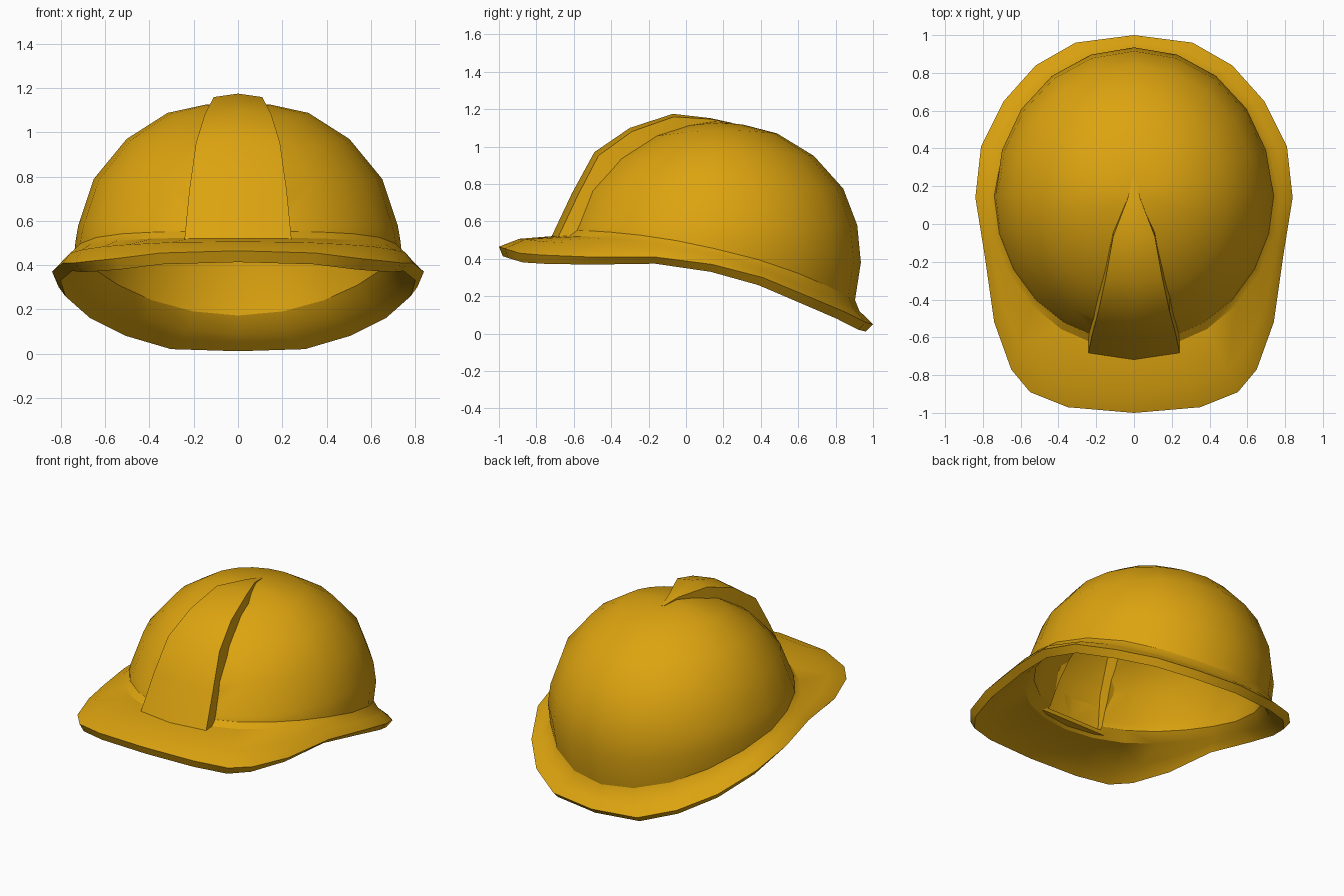
import bpy
import bmesh
from math import sin, cos, radians
from mathutils import Vector

cube = bpy.data.objects.get("Cube")
if cube:
    bpy.data.objects.remove(cube)

yellow = bpy.data.materials.new("safety_yellow")
yellow.use_nodes = True
colour = (0.72, 0.37, 0.005, 1)
yellow.diffuse_color = colour
yellow.node_tree.nodes["Principled BSDF"].inputs["Base Color"].default_value = colour

CENTRE_Y = 0.15


def loft(name, loops, tip=None):
    """Bridge closed loops; with a tip the far end stays open, otherwise cap both ends."""
    bm = bmesh.new()
    rings = [[bm.verts.new(p) for p in loop] for loop in loops]
    count = len(rings[0])
    for a, b in zip(rings, rings[1:]):
        for i in range(count):
            j = (i + 1) % count
            bm.faces.new((a[i], a[j], b[j], b[i]))
    if tip:
        peak = bm.verts.new(tip)
        for i in range(count):
            bm.faces.new((rings[0][i], rings[0][(i + 1) % count], peak))
    else:
        bm.faces.new(rings[0])
        bm.faces.new(rings[-1])
    bmesh.ops.recalc_face_normals(bm, faces=bm.faces)
    mesh = bpy.data.meshes.new(name)
    bm.to_mesh(mesh)
    bm.free()
    mesh.materials.append(yellow)
    obj = bpy.data.objects.new(name, mesh)
    bpy.context.collection.objects.link(obj)
    return obj


# Brim outline, from the back round to the front: x, y, top height
brim = [Vector(p) for p in (
    (0, 1, .05), (.31, .96, .06), (.52, .84, .12), (.69, .65, .2),
    (.81, .41, .3), (.84, .14, .37), (.79, -.17, .41), (.74, -.52, .41),
    (.65, -.77, .42), (.55, -.89, .43), (.35, -.97, .455), (0, -1, .465))]
angles = [radians(90 - 18 * k if k < 6 else -15 * (k - 5)) for k in range(len(brim))]


def mirrored(half):
    """Complete a back-to-front half loop on the other side."""
    return half + [Vector((-p.x, p.y, p.z)) for p in half[-2:0:-1]]


def mix(a, b, t):
    return a + (b - a) * t


def around(front, side, back, a):
    """Blend three values round the helmet."""
    return mix(side, back if sin(a) > 0 else front, abs(sin(a)))


def dome_point(a, scale, z):
    return Vector((.74 * scale * cos(a), CENTRE_Y + .785 * scale * sin(a), z))


def base_height(a):
    return .525 - .345 * ((sin(a) + 1) / 2) ** 2.3


def dome_ring(scale, z, droop):
    """Ring that sags a little at the back and more at the front."""
    return mirrored([dome_point(a, scale, z - droop * (sin(a) ** 2 + max(0, -sin(a))))
                     for a in angles])


def base_ring(scales, drops, blend=0):
    """Ring along the sloping foot of the dome."""
    return mirrored([dome_point(a, around(*scales, a),
                                mix(base_height(a) - around(*drops, a), .58, blend))
                     for a in angles])


def mid_brim():
    half = []
    for a, edge in zip(angles, brim):
        inner = dome_point(a, 1, base_height(a))
        p = inner.lerp(edge, .55 - .15 * sin(a))
        p.z = mix(inner.z, edge.z, .5 + .2 * sin(a))
        half.append(p)
    return mirrored(half)


# Shell and brim: one sheet from crown to brim edge, thickened inward
dome = [(.2, 1.125, .008), (.43, 1.088, .018), (.68, .97, .02),
        (.88, .79, .015), (.975, .58, 0)]
foot = [base_ring((.985, .99, 1), (-.03, 0, 0), .5),
        base_ring((.99, 1, .96), (-.03, 0, 0)),
        base_ring((1.04, 1.04, .99), (0, .03, .06))]
shell = loft("shell_and_brim",
             [dome_ring(*ring) for ring in dome] + foot + [mid_brim(), mirrored(brim)],
             (0, CENTRE_Y, 1.135))
sheet = shell.modifiers.new("thickness", 'SOLIDIFY')
sheet.thickness = .055
sheet.offset = -1
sheet.use_even_offset = True


def ridge_section(y, z, half_width, sink, depth):
    """Cross-section of the ridge, pointing away from the dome centre."""
    top = Vector((0, y, z))
    inward = (Vector((0, CENTRE_Y, .45)) - top).normalized()
    if z < .6:
        inward = Vector((0, 1, 0))
    side = Vector((half_width, 0, 0))
    crown = top + inward * sink
    edge = crown + inward * half_width * .15
    low = edge + inward * depth
    return [crown, edge + side, low + side, low - side, edge - side]


# Tapered front ridge: y, height, half width
ridge_path = [(-.735, .485, .245), (-.61, .75, .22), (-.49, .97, .19),
              (-.3, 1.1, .15), (-.07, 1.175, .11), (.13, 1.152, .035), (.25, 1.126, .008)]
ridge = loft("front_ridge", [ridge_section(y, z, w, 0, min(.125, w * .5 + .045))
                             for y, z, w in ridge_path])

# Groove under the ridge, cut from the inside
groove_path = [(-.66, .505, .24)] + ridge_path[1:5]
cutter = loft("groove_cutter", [ridge_section(y, z, w - .035, .045, .3)
                                for y, z, w in groove_path])
cutter.hide_render = True

for part in (shell, ridge):
    bpy.ops.object.select_all(action='DESELECT')
    part.select_set(True)
    bpy.context.view_layer.objects.active = part
    cut = part.modifiers.new("groove", 'BOOLEAN')
    cut.operation = 'DIFFERENCE'
    cut.solver = 'EXACT'
    cut.object = cutter
    for name in part.modifiers.keys():
        bpy.ops.object.modifier_apply(modifier=name)
    bpy.ops.object.shade_smooth_by_angle(angle=radians(30))

bpy.data.objects.remove(cutter)
